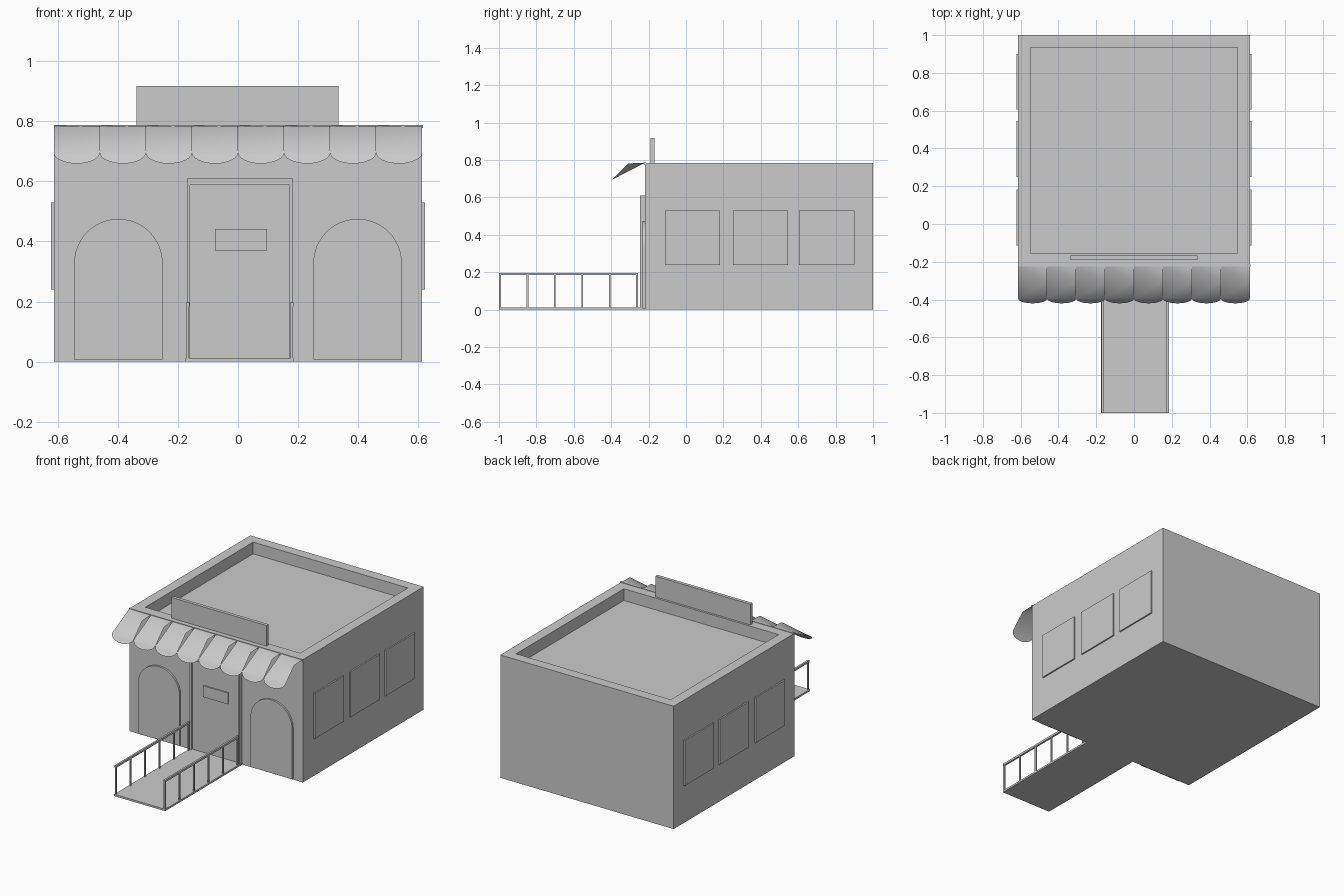
import bpy, bmesh, math

if "Cube" in bpy.data.objects:
    bpy.data.objects.remove(bpy.data.objects["Cube"], do_unlink=True)

grey = bpy.data.materials.new("plain_grey")
grey.use_nodes = True
COLOUR = (0.6, 0.6, 0.6, 1)
grey.diffuse_color = COLOUR
grey.node_tree.nodes["Principled BSDF"].inputs["Base Color"].default_value = COLOUR


def finish(name, bm):
    mesh = bpy.data.meshes.new(name)
    bm.to_mesh(mesh)
    bm.free()
    mesh.materials.append(grey)
    obj = bpy.data.objects.new(name, mesh)
    bpy.context.collection.objects.link(obj)
    return obj


def add_box(bm, x, y, z):
    """Add a box given (min, max) ranges on each axis."""
    geom = bmesh.ops.create_cube(bm, size=1)["verts"]
    for v in geom:
        v.co = [r[0] + (c + 0.5) * (r[1] - r[0]) for c, r in zip(v.co, (x, y, z))]
    return geom


def box(name, x, y, z):
    bm = bmesh.new()
    add_box(bm, x, y, z)
    return finish(name, bm)


def front_plate(name, outline, y_back, y_front):
    """Extrude an x-z outline towards the front."""
    bm = bmesh.new()
    face = bm.faces.new([bm.verts.new((x, y_back, z)) for x, z in outline])
    out = bmesh.ops.extrude_face_region(bm, geom=[face])["geom"]
    for v in out:
        if isinstance(v, bmesh.types.BMVert):
            v.co.y = y_front
    bmesh.ops.recalc_face_normals(bm, faces=bm.faces)
    return finish(name, bm)


HALF, FRONT, ROOF = 0.613, -0.22, 0.785

# Building shell with the roof sunk behind a parapet
bm = bmesh.new()
add_box(bm, (-HALF, HALF), (FRONT, 1), (0, ROOF))
bm.faces.ensure_lookup_table()
top = max(bm.faces, key=lambda f: f.calc_center_median().z)
bmesh.ops.inset_region(bm, faces=[top], thickness=0.093)
bm.normal_update()
out = bmesh.ops.extrude_face_region(bm, geom=[top])["geom"]
for v in out:
    if isinstance(v, bmesh.types.BMVert):
        v.co.z -= 0.075
if top.is_valid:
    bmesh.ops.delete(bm, geom=[top], context="FACES")
bmesh.ops.recalc_face_normals(bm, faces=bm.faces)
finish("building", bm)

# Blank sign board on the parapet
box("roof_sign", (-0.337, 0.335), (-0.19, -0.168), (ROOF, 0.917))

# Side windows
for side, s in (("left", 1), ("right", -1)):
    x = sorted((s * 0.6, s * 0.622))
    for i, y in enumerate((-0.113, 0.25, 0.605)):
        box(f"{side}_window_{i + 1}", x, (y, y + 0.295), (0.24, 0.53))

# Arched front windows
for side, cx in (("left", 0.398), ("right", -0.398)):
    r = 0.147
    arch = [(cx + r, 0.007)]
    arch += [(cx + r * math.cos(a), 0.328 + r * math.sin(a))
             for a in (math.pi * i / 24 for i in range(25))]
    arch.append((cx - r, 0.007))
    front_plate(f"{side}_arch_window", arch, FRONT + 0.01, FRONT - 0.012)

# Door, frame and hanging plate
frame = [(-0.17, 0), (-0.17, 0.61), (0.183, 0.61), (0.183, 0),
         (0.171, 0), (0.171, 0.587), (-0.159, 0.587), (-0.159, 0)]
front_plate("door_frame", frame, FRONT + 0.01, -0.245)
box("door", (-0.16, 0.172), (-0.234, FRONT + 0.01), (0.005, 0.588))
box("door_plate", (-0.077, 0.097), (-0.242, -0.23), (0.37, 0.442))

# Entrance ramp and railings
box("ramp", (-0.175, 0.185), (-1, FRONT), (0, 0.012))
for side, x in (("left", 0.179), ("right", -0.167)):
    bm = bmesh.new()
    span = (x - 0.006, x + 0.006)
    add_box(bm, span, (-1, -0.256), (0.184, 0.197))
    for i in range(6):
        y = -0.995 + i * 0.1468
        add_box(bm, (x - 0.004, x + 0.004), (y - 0.005, y + 0.005), (0.01, 0.186))
    finish(f"{side}_railing", bm)

# Scalloped awning: eight overlapping twisted sheets, open underneath
COUNT = 8
width = 2 * HALF / COUNT
bm = bmesh.new()
for i in range(COUNT):
    x0 = -HALF + i * width
    x1 = x0 + width
    a = bm.verts.new((x0, FRONT, ROOF))
    b = bm.verts.new((x1, FRONT, ROOF))
    c = bm.verts.new((x1, -0.308, ROOF - 0.003))
    hem = []
    for k in range(13):
        t = math.pi * k / 12
        drop = math.sin(t)
        hem.append(bm.verts.new((x0 + width * (1 - math.cos(t)) / 2,
                                 -0.395 - 0.025 * drop, 0.695 - 0.036 * drop)))
    bm.faces.new((a, c, b))
    bm.faces.new((a, hem[0], c))
    bm.faces.new((hem[0], hem[-1], c))
    bm.faces.new(hem)
awning = finish("awning", bm)
for p in awning.data.polygons:
    p.use_smooth = True

# Batten holding the awning along the parapet
box("awning_batten", (-HALF, HALF + 0.003), (FRONT - 0.006, FRONT + 0.006), (ROOF - 0.008, ROOF + 0.003))
